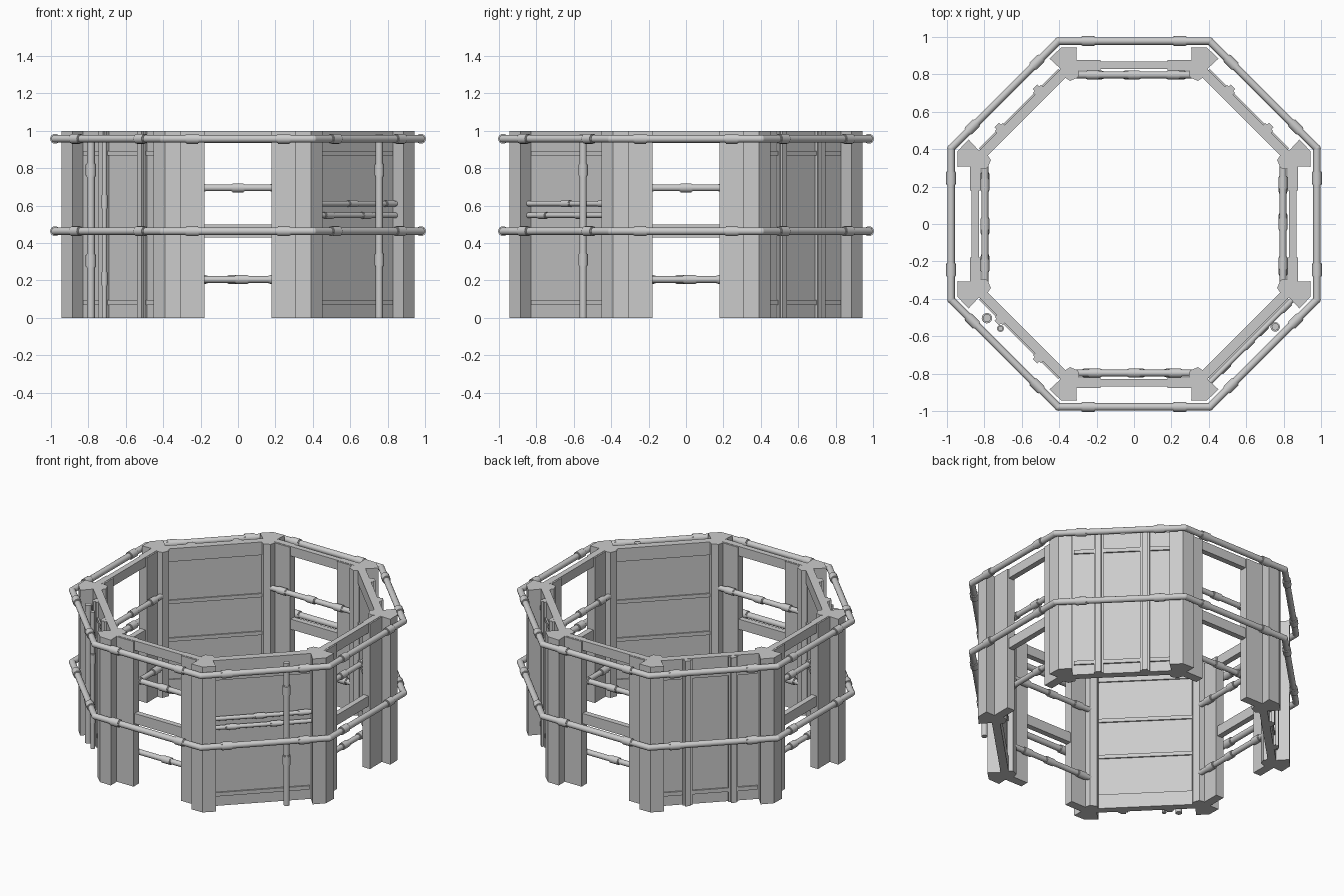
import bpy, bmesh
from math import pi, cos, sin, radians
from mathutils import Matrix, Vector

if "Cube" in bpy.data.objects:
    bpy.data.objects.remove(bpy.data.objects["Cube"])


def finish(name, bm, smooth=False):
    bmesh.ops.recalc_face_normals(bm, faces=bm.faces)
    me = bpy.data.meshes.new(name)
    bm.to_mesh(me)
    bm.free()
    ob = bpy.data.objects.new(name, me)
    bpy.context.collection.objects.link(ob)
    if smooth:
        for o in bpy.context.selected_objects:
            o.select_set(False)
        ob.select_set(True)
        bpy.context.view_layer.objects.active = ob
        bpy.ops.object.shade_smooth_by_angle(angle=radians(40))
    return ob


# Local frame of an octagon side: x = outward distance, y = along the side, z = up
def side(k):
    return Matrix.Rotation(k * pi / 4, 4, 'Z')


def box(bm, frame, x, y, z):
    c = Vector(((x[0] + x[1]) / 2, (y[0] + y[1]) / 2, (z[0] + z[1]) / 2))
    s = (x[1] - x[0], y[1] - y[0], z[1] - z[0], 1)
    bmesh.ops.create_cube(bm, size=1, matrix=frame @ Matrix.Translation(c) @ Matrix.Diagonal(s))


def rod(bm, frame, a, b, r):
    a, b = Vector(a), Vector(b)
    rot = (b - a).to_track_quat('Z', 'Y').to_matrix().to_4x4()
    bmesh.ops.create_cone(bm, cap_ends=True, segments=16, radius1=r, radius2=r,
                          depth=(b - a).length,
                          matrix=frame @ Matrix.Translation((a + b) / 2) @ rot)


# Pipe with collars placed at given distances from its midpoint
def pipe(bm, frame, a, b, r, collars):
    rod(bm, frame, a, b, r)
    a, b = Vector(a), Vector(b)
    d = (b - a).normalized()
    for t in collars:
        m = (a + b) / 2 + d * t
        rod(bm, frame, m - d * 0.03, m + d * 0.03, r * 1.33)
        rod(bm, frame, m - d * 0.036, m + d * 0.036, r * 1.16)


# Corner pillars: (radius, tangent) half profile mirrored about the corner axis
half = [(0.99, 0.079), (0.893, 0.034), (0.868, 0.043), (0.838, 0.023)]
profile = [(1.02, 0)] + half + [(r, -t) for r, t in reversed(half)]
for k in range(8):
    bm = bmesh.new()
    frame = side(k + 0.5)
    face = bm.faces.new([bm.verts.new(frame @ Vector((r, t, 0))) for r, t in profile])
    top = bmesh.ops.extrude_face_region(bm, geom=[face])['geom']
    bmesh.ops.translate(bm, vec=(0, 0, 1), verts=[v for v in top if isinstance(v, bmesh.types.BMVert)])
    finish("corner_pillar", bm)

# Open sides: jambs, top and middle beams, two inner rails
for k in (0, 2, 4, 6):
    f = side(k)
    bm = bmesh.new()
    for s in (-1, 1):
        box(bm, f, (0.82, 0.878), sorted((s * 0.18, s * 0.32)), (0, 0.998))
    finish("window_jambs", bm)
    bm = bmesh.new()
    for z in ((0.935, 1.0), (0.43, 0.5)):
        box(bm, f, (0.83, 0.868), (-0.315, 0.315), z)
    finish("window_beams", bm)
    bm = bmesh.new()
    pipe(bm, f, (0.797, -0.31, 0.695), (0.797, 0.31, 0.695), 0.018, (-0.21, 0, 0.22))
    pipe(bm, f, (0.797, -0.31, 0.205), (0.797, 0.31, 0.205), 0.018, (-0.24, 0.02, 0.2))
    finish("inner_rails", bm, True)

# Closed sides: panel, outer and inner strips, vertical ribs
for k in (1, 3, 5, 7):
    f = side(k)
    bm = bmesh.new()
    box(bm, f, (0.82, 0.862), (-0.325, 0.325), (0, 1))
    finish("wall_panel", bm)
    bm = bmesh.new()
    for z in (0.082, 0.88):
        box(bm, f, (0.86, 0.872), (-0.3, 0.3), (z - 0.013, z + 0.013))
    for z in ((0, 0.1), (0.62, 0.645), (0.36, 0.385), (0.91, 1)):
        box(bm, f, (0.811, 0.822), (-0.31, 0.31), z)
    finish("wall_strips", bm)
    if k != 7:
        bm = bmesh.new()
        for t in (-0.145, 0.145):
            box(bm, f, (0.86, 0.878), (t - 0.03, t + 0.03), (0.0, 0.998))
            box(bm, f, (0.87, 0.893), (t - 0.017, t + 0.017), (0.0, 0.998))
        finish("wall_ribs", bm)

# Outer pipe rings with collars and rounded elbows
for z in (0.957, 0.463):
    bm = bmesh.new()
    L = 0.978 * 0.41421
    for k in range(8):
        f = side(k)
        pipe(bm, f, (0.978, -L, z), (0.978, L, z), 0.02, (-0.245, 0.245))
        bmesh.ops.create_uvsphere(bm, u_segments=16, v_segments=8, radius=0.0205,
                                  matrix=f @ Matrix.Translation((0.978, L, z)))
    finish("outer_pipe_ring", bm, True)

# Front-left vertical pipes
bm = bmesh.new()
pipe(bm, side(5), (0.912, -0.2, 0), (0.912, -0.2, 0.95), 0.021, (-0.17, 0.315))
pipe(bm, side(5), (0.9, -0.11, 0), (0.9, -0.11, 0.94), 0.014, (-0.26, 0.15))
finish("vertical_pipes", bm, True)

# Front-right vertical pipe and two horizontal pipes
bm = bmesh.new()
pipe(bm, side(7), (0.923, 0.145, 0), (0.923, 0.145, 0.98), 0.019, (-0.18, 0.3))
pipe(bm, side(7), (0.885, -0.31, 0.61), (0.885, 0.31, 0.61), 0.014, (-0.02, 0.26))
pipe(bm, side(7), (0.885, -0.31, 0.548), (0.885, 0.31, 0.548), 0.014, (-0.2, 0.085))
finish("service_pipes", bm, True)
